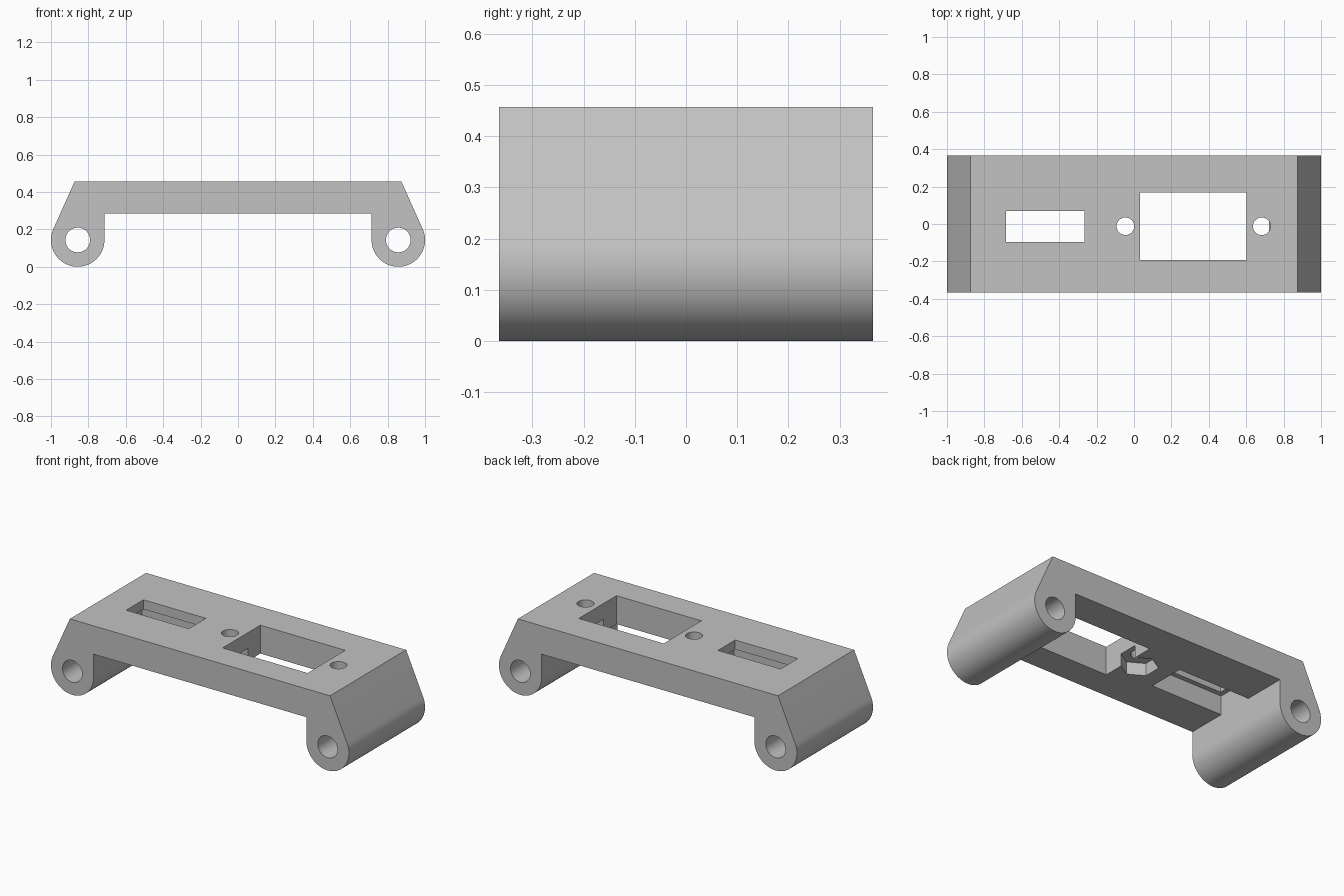
import bpy
import bmesh
from math import pi, cos, sin, radians
from mathutils import Matrix

if "Cube" in bpy.data.objects:
    bpy.data.objects.remove(bpy.data.objects["Cube"], do_unlink=True)

HALF_DEPTH = 0.365
TOP, UNDERSIDE = 0.457, 0.285
LEG_X, LEG_R = 0.857, 0.143

grey = bpy.data.materials.new("plain grey")
grey.use_nodes = True
grey.diffuse_color = (0.54, 0.54, 0.54, 1)
grey.node_tree.nodes["Principled BSDF"].inputs["Base Color"].default_value = grey.diffuse_color


def make_object(name, bm):
    bmesh.ops.recalc_face_normals(bm, faces=bm.faces)
    mesh = bpy.data.meshes.new(name)
    bm.to_mesh(mesh)
    bm.free()
    mesh.materials.append(grey)
    obj = bpy.data.objects.new(name, mesh)
    bpy.context.collection.objects.link(obj)
    return obj


def box_cutter(name, x0, x1, y0, y1, z0, z1):
    bm = bmesh.new()
    place = Matrix.Translation(((x0 + x1) / 2, (y0 + y1) / 2, (z0 + z1) / 2))
    bmesh.ops.create_cube(bm, size=1, matrix=place @ Matrix.Diagonal((x1 - x0, y1 - y0, z1 - z0, 1)))
    return make_object(name, bm)


def round_cutter(name, centre, radius, length, sides, turn):
    bm = bmesh.new()
    bmesh.ops.create_cone(bm, cap_ends=True, segments=sides, radius1=radius, radius2=radius,
                          depth=length, matrix=Matrix.Translation(centre) @ turn)
    return make_object(name, bm)


# Bridge and rounded legs: half outline, mirrored, then extruded front to back
half = [(0.873, TOP)]
start, end, steps = radians(23.5), -pi, 40
for i in range(steps + 1):
    a = start + (end - start) * i / steps
    half.append((LEG_X + LEG_R * cos(a), LEG_R + LEG_R * sin(a)))
half.append((LEG_X - LEG_R, UNDERSIDE))
outline = half + [(-x, z) for x, z in reversed(half)]

bm = bmesh.new()
face = bm.faces.new([bm.verts.new((x, -HALF_DEPTH, z)) for x, z in outline])
extruded = bmesh.ops.extrude_face_region(bm, geom=[face])
moved = [v for v in extruded["geom"] if isinstance(v, bmesh.types.BMVert)]
bmesh.ops.translate(bm, verts=moved, vec=(0, 2 * HALF_DEPTH, 0))
bracket = make_object("mounting_bracket", bm)

# Rod holes through both legs
along_y = Matrix.Rotation(pi / 2, 4, "X")
upright = Matrix.Identity(4)
cutters = [round_cutter("rod_hole", (s * LEG_X, 0, LEG_R), 0.066, 1, 48, along_y) for s in (-1, 1)]

# Large window, and the small slot with its wider pocket underneath
cutters.append(box_cutter("large_window", 0.032, 0.602, -0.193, 0.168, 0.2, 0.6))
cutters.append(box_cutter("small_slot", -0.684, -0.264, -0.095, 0.07, 0.2, 0.6))
cutters.append(box_cutter("slot_pocket", -0.714, -0.234, -0.125, 0.1, 0.2, 0.4))

# Screw holes with hexagonal nut pockets underneath
for x in (-0.046, 0.683):
    cutters.append(round_cutter("screw_hole", (x, -0.012, 0.4), 0.047, 0.6, 40, upright))
    cutters.append(round_cutter("nut_pocket", (x, -0.012, 0.26), 0.105, 0.2, 6, upright))

# Cut the openings one by one
bpy.context.view_layer.objects.active = bracket
for cutter in cutters:
    cutter.hide_render = True
    cut = bracket.modifiers.new("cut", "BOOLEAN")
    cut.operation = "DIFFERENCE"
    cut.solver = "EXACT"
    cut.object = cutter
    bpy.ops.object.modifier_apply(modifier=cut.name)
    bpy.data.objects.remove(cutter, do_unlink=True)

# One shared material, and smooth curves with sharp corners
bracket.data.materials.clear()
bracket.data.materials.append(grey)
for p in bracket.data.polygons:
    p.material_index = 0
bpy.ops.object.select_all(action="DESELECT")
bracket.select_set(True)
bpy.ops.object.shade_smooth_by_angle(angle=radians(25))
